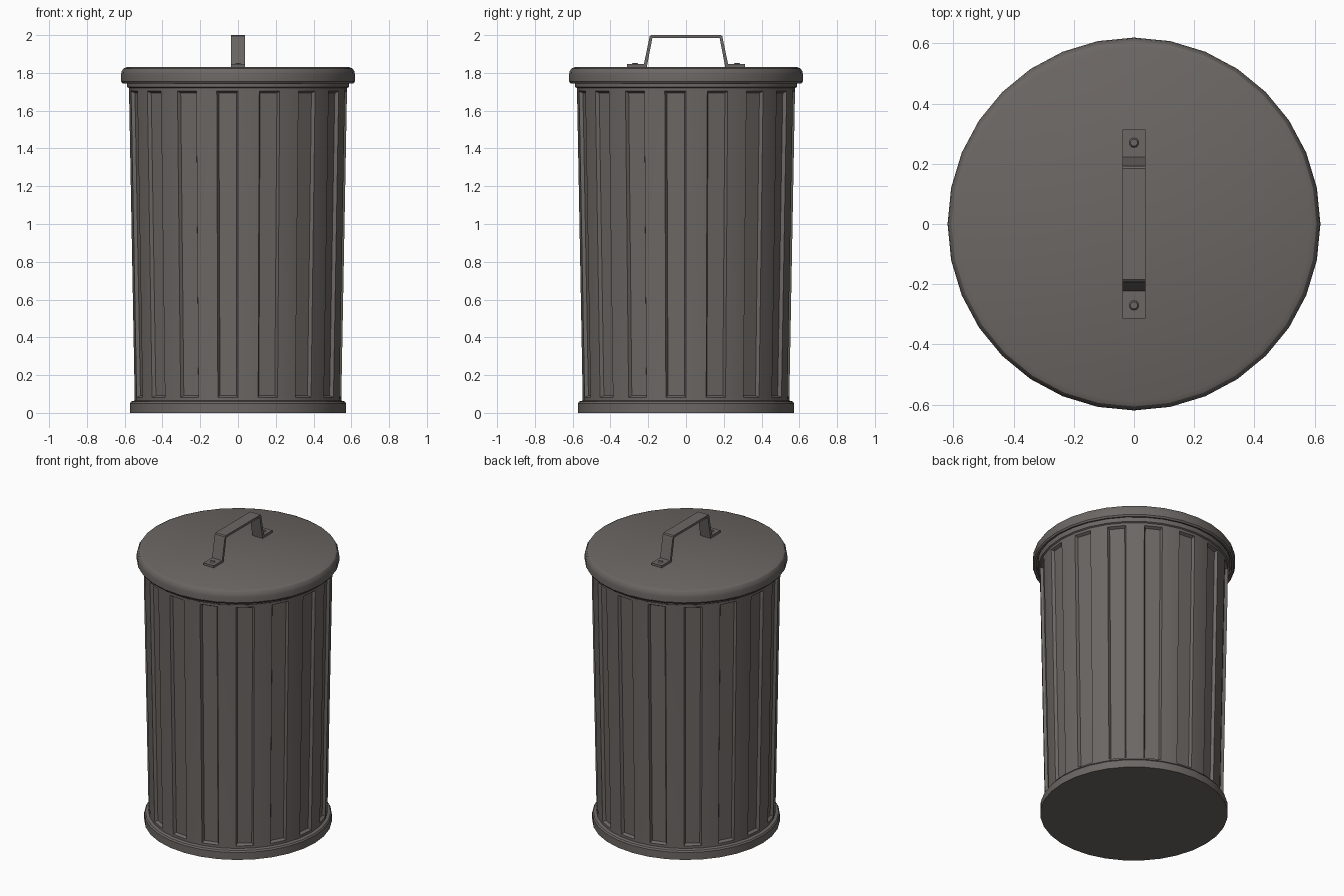
import bpy, bmesh, math
from mathutils import Matrix

if "Cube" in bpy.data.objects:
    bpy.data.objects.remove(bpy.data.objects["Cube"])

SIDES = 32

metal = bpy.data.materials.new("dark warm grey metal")
metal.diffuse_color = (0.15, 0.136, 0.127, 1)
metal.use_nodes = True
metal.node_tree.nodes["Principled BSDF"].inputs["Base Color"].default_value = metal.diffuse_color


def finish(name, bm):
    """Turn a bmesh into a named, smooth-by-angle object."""
    bmesh.ops.recalc_face_normals(bm, faces=bm.faces[:])
    mesh = bpy.data.meshes.new(name)
    bm.to_mesh(mesh)
    bm.free()
    mesh.materials.append(metal)
    obj = bpy.data.objects.new(name, mesh)
    bpy.context.collection.objects.link(obj)
    bpy.ops.object.select_all(action='DESELECT')
    obj.select_set(True)
    bpy.context.view_layer.objects.active = obj
    bpy.ops.object.shade_smooth_by_angle(angle=math.radians(30))
    return obj


def lathe(bm, profile):
    """Spin (radius, z) points around z, cap both ends; return rows of faces."""
    rings = []
    for r, z in profile:
        rings.append([bm.verts.new((r * math.cos(2 * math.pi * i / SIDES),
                                    r * math.sin(2 * math.pi * i / SIDES), z))
                      for i in range(SIDES)])
    rows = []
    for a, b in zip(rings, rings[1:]):
        rows.append([bm.faces.new((a[i], a[(i + 1) % SIDES], b[(i + 1) % SIDES], b[i]))
                     for i in range(SIDES)])
    bm.faces.new(rings[0][::-1])
    bm.faces.new(rings[-1])
    return rows


# Can body: foot ring, tapered wall, top rim; every second wall face is a sunken panel
bm = bmesh.new()
rows = lathe(bm, [(0.573, 0), (0.573, 0.05), (0.566, 0.06), (0.547, 0.065),
                  (0.547, 0.082), (0.577, 1.703), (0.578, 1.72),
                  (0.587, 1.725), (0.587, 1.80)])
bmesh.ops.recalc_face_normals(bm, faces=bm.faces[:])
bmesh.ops.inset_individual(bm, faces=rows[4][1::2], thickness=0.014, depth=-0.018)
finish("can_body", bm)

# Lid with a rounded shoulder and a hanging lip
bm = bmesh.new()
lathe(bm, [(0.598, 1.775), (0.598, 1.748), (0.612, 1.745), (0.619, 1.755),
           (0.619, 1.79), (0.616, 1.808), (0.606, 1.823), (0.588, 1.831)])
finish("lid", bm)

# Handle: bent strap profile in the y-z plane, extruded along x
half = [(0.185, 2.0), (0.192, 1.994), (0.223, 1.846), (0.313, 1.846), (0.313, 1.829),
        (0.208, 1.829), (0.178, 1.985)]
outline = half + [(-y, z) for y, z in reversed(half)]
bm = bmesh.new()
strap = bm.faces.new([bm.verts.new((-0.038, y, z)) for y, z in outline])
ext = bmesh.ops.extrude_face_region(bm, geom=[strap])
bmesh.ops.translate(bm, vec=(0.076, 0, 0),
                    verts=[v for v in ext["geom"] if isinstance(v, bmesh.types.BMVert)])
finish("handle", bm)

# Low rivets on both handle feet
for label, y in (("front", -0.27), ("back", 0.27)):
    bm = bmesh.new()
    bmesh.ops.create_cone(bm, cap_ends=True, segments=10, radius1=0.018, radius2=0.012,
                          depth=0.008, matrix=Matrix.Translation((0, y, 1.848)))
    finish(label + "_rivet", bm)
